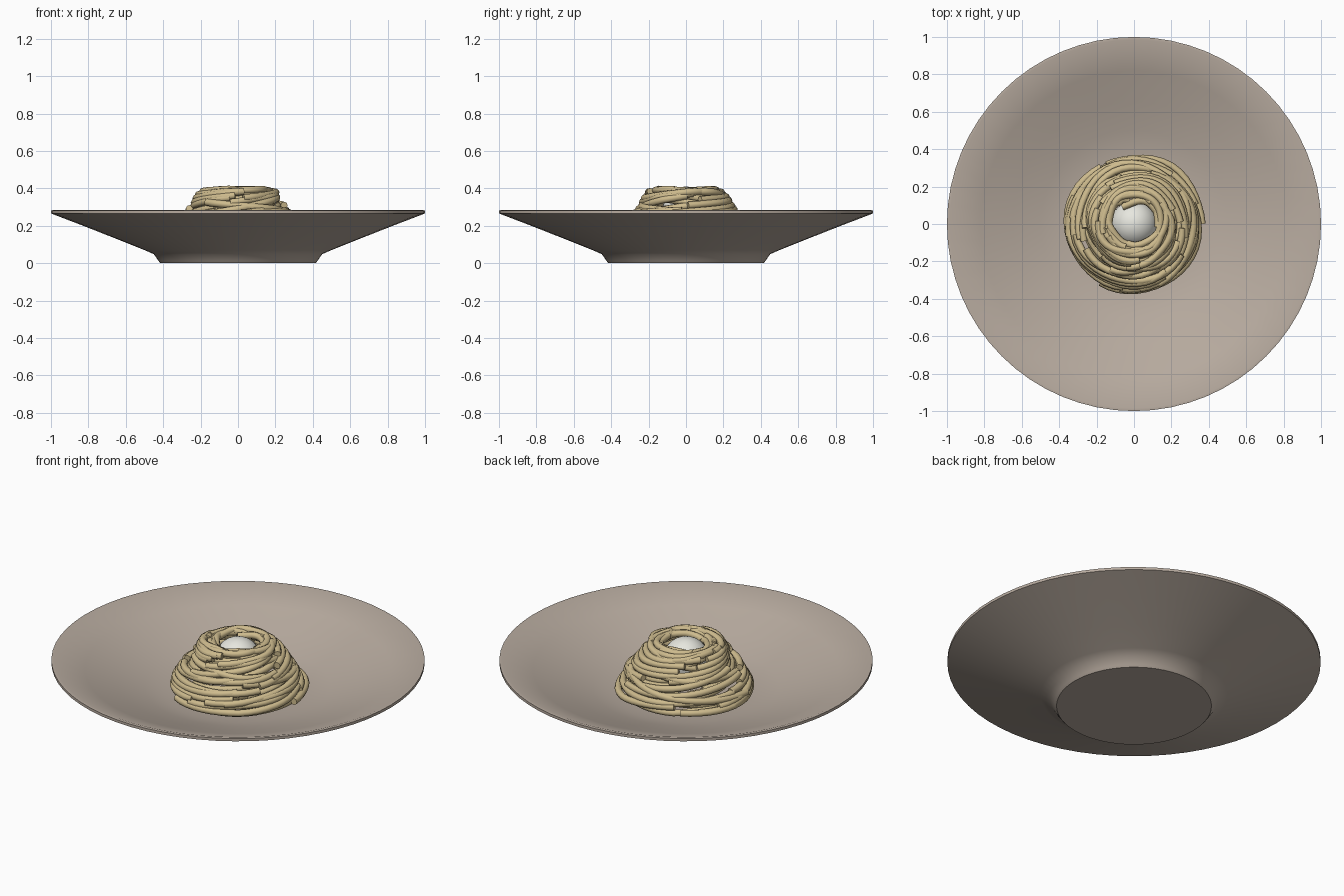
import bpy, bmesh, math, random

if "Cube" in bpy.data.objects:
    bpy.data.objects.remove(bpy.data.objects["Cube"])

random.seed(4)
TAU = 2 * math.pi


def material(name, rgb):
    m = bpy.data.materials.new(name)
    m.diffuse_color = (*rgb, 1)
    m.use_nodes = True
    m.node_tree.nodes["Principled BSDF"].inputs["Base Color"].default_value = m.diffuse_color
    return m


def smooth(ob, angle):
    bpy.ops.object.select_all(action='DESELECT')
    ob.select_set(True)
    bpy.context.view_layer.objects.active = ob
    bpy.ops.object.shade_smooth_by_angle(angle=math.radians(angle))


def lathe(name, profile, steps, mat):
    bm = bmesh.new()
    vs = [bm.verts.new((r, 0, z)) for r, z in profile]
    es = [bm.edges.new(p) for p in zip(vs, vs[1:])]
    bmesh.ops.spin(bm, geom=vs + es, cent=(0, 0, 0), axis=(0, 0, 1),
                   angle=TAU, steps=steps, use_duplicate=False)
    bmesh.ops.remove_doubles(bm, verts=bm.verts, dist=1e-4)
    bmesh.ops.recalc_face_normals(bm, faces=bm.faces)
    me = bpy.data.meshes.new(name)
    bm.to_mesh(me)
    bm.free()
    ob = bpy.data.objects.new(name, me)
    bpy.context.collection.objects.link(ob)
    me.materials.append(mat)
    return ob


# Wide shallow plate with a short flared foot
plate = lathe("plate", [
    (0, 0), (0.415, 0), (0.425, 0.012), (0.45, 0.048), (0.5, 0.07), (0.65, 0.13),
    (0.82, 0.197), (1.0, 0.266), (1.0, 0.282), (0.985, 0.284), (0.82, 0.226),
    (0.65, 0.168), (0.5, 0.121), (0.4, 0.098), (0.28, 0.086), (0, 0.083)],
    64, material("stoneware", (0.48, 0.41, 0.35)))
smooth(plate, 35)

# Noodle nest: strands follow this mound section, from outer base over the lip
SECTION = [(0.365, 0.132), (0.34, 0.18), (0.305, 0.235), (0.263, 0.285),
           (0.228, 0.34), (0.198, 0.382), (0.16, 0.396), (0.128, 0.365)]


def on_section(u):
    u = min(max(u, 0), 1) * (len(SECTION) - 1)
    i = min(int(u), len(SECTION) - 2)
    (r0, z0), (r1, z1) = SECTION[i], SECTION[i + 1]
    f = u - i
    return r0 + (r1 - r0) * f, z0 + (z1 - z0) * f


curve = bpy.data.curves.new("noodle_nest", 'CURVE')
curve.dimensions = '3D'
curve.bevel_depth = 0.0195
curve.bevel_resolution = 2
curve.use_fill_caps = True


def strand(u0, start, sweep, tilt, inset):
    n = max(6, int(sweep / 0.13))
    sp = curve.splines.new('POLY')
    sp.points.add(n - 1)
    for k, p in enumerate(sp.points):
        f = k / (n - 1)
        r, z = on_section(u0 + tilt * (f - 0.5))
        r -= inset + 0.006 * math.sin(3 * f * math.pi + start)
        a = start + sweep * f
        p.co = (r * math.cos(a), r * math.sin(a), z - inset * 0.3, 1)


# Outer strands, level by level, then a second layer tucked inside
for layer, inset in enumerate((0, 0.03)):
    for level in range(12):
        u0 = 0.02 + level * 0.075
        for k in range(3):
            strand(u0 + random.uniform(-0.03, 0.03),
                   level * 2.4 + k * TAU / 3 + layer, random.uniform(1.9, 2.9),
                   random.choice((1, 1, -1)) * random.uniform(0.08, 0.26),
                   inset + random.uniform(0, 0.012))

# Short ends curling around the hollow
for k in range(7):
    strand(0.93, k * TAU / 7, random.uniform(0.6, 1.0), random.uniform(-0.12, 0.12), 0)

nest = bpy.data.objects.new("noodle_nest", curve)
bpy.context.collection.objects.link(nest)
curve.materials.append(material("pasta", (0.62, 0.5, 0.27)))
bpy.ops.object.select_all(action='DESELECT')
nest.select_set(True)
bpy.context.view_layer.objects.active = nest
bpy.ops.object.convert(target='MESH')
nest = bpy.context.view_layer.objects.active
smooth(nest, 50)

# Pale ball resting in the hollow
bpy.ops.mesh.primitive_uv_sphere_add(segments=32, ring_count=16, radius=0.125,
                                     location=(0, 0, 0.285))
ball = bpy.context.object
ball.name = "cheese_ball"
ball.data.materials.append(material("cheese", (0.8, 0.8, 0.74)))
smooth(ball, 60)
